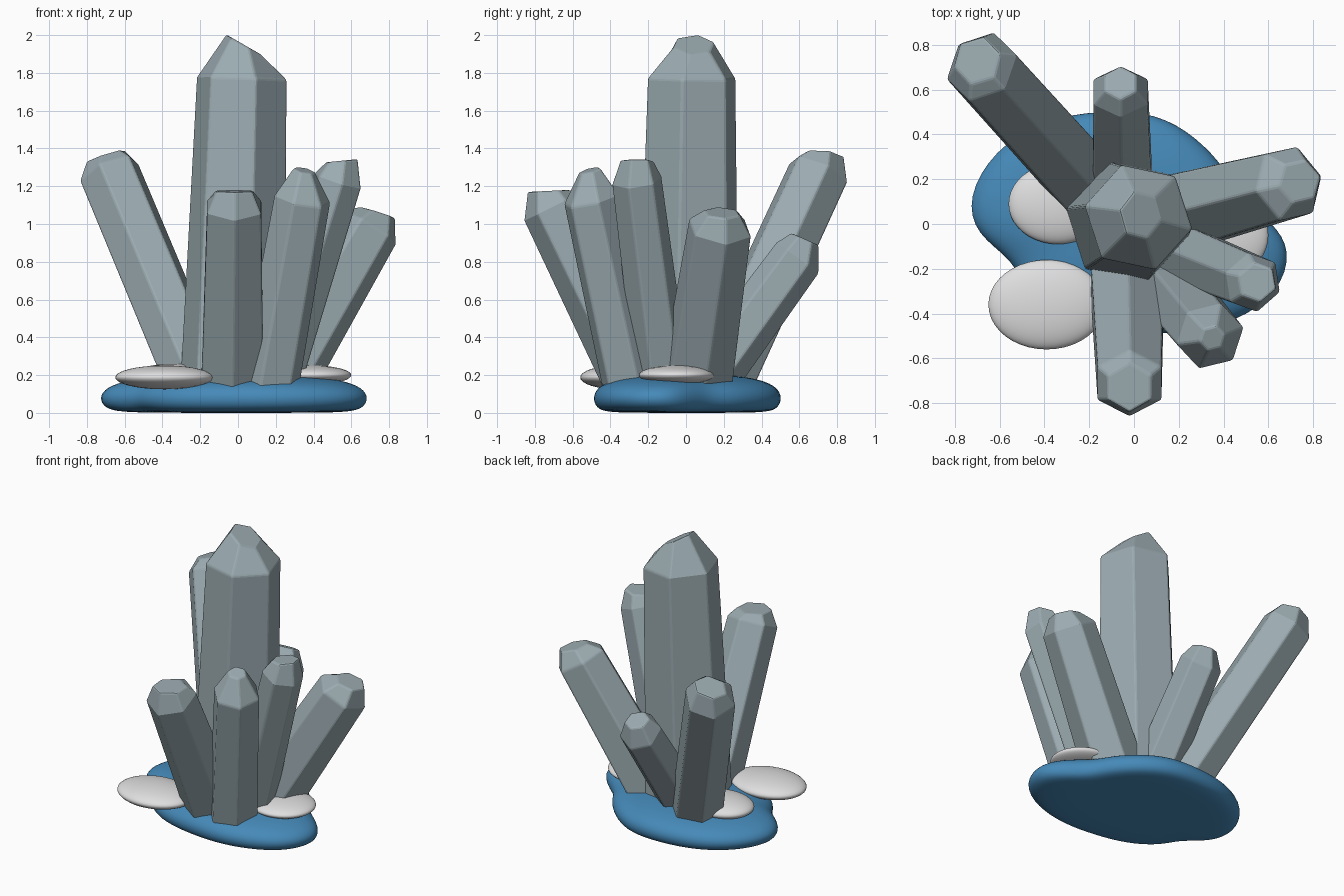
import bpy
import bmesh
from math import cos, sin, tau, radians
from mathutils import Vector

cube = bpy.data.objects.get("Cube")
if cube:
    bpy.data.objects.remove(cube, do_unlink=True)


def material(name, rgb):
    m = bpy.data.materials.new(name)
    m.use_nodes = True
    m.diffuse_color = (*rgb, 1)
    m.node_tree.nodes["Principled BSDF"].inputs["Base Color"].default_value = (*rgb, 1)
    return m


GREY = material("crystal grey", (0.33, 0.41, 0.44))
BLUE = material("base blue", (0.06, 0.25, 0.48))
WHITE = material("pebble white", (0.74, 0.74, 0.75))
UP = Vector((0, 0, 1))


def loft(name, rings, mat):
    """Closed skin through rings of equal point count."""
    bm = bmesh.new()
    loops = [[bm.verts.new(p) for p in ring] for ring in rings]
    n = len(loops[0])
    for a, b in zip(loops, loops[1:]):
        for i in range(n):
            j = (i + 1) % n
            bm.faces.new((a[i], a[j], b[j], b[i]))
    bm.faces.new(loops[0][::-1])
    bm.faces.new(loops[-1])
    bmesh.ops.recalc_face_normals(bm, faces=bm.faces)
    me = bpy.data.meshes.new(name)
    bm.to_mesh(me)
    bm.free()
    me.materials.append(mat)
    ob = bpy.data.objects.new(name, me)
    bpy.context.collection.objects.link(ob)
    return ob


def crystal(name, base, shoulder, tip, tip_normal, radii, turn):
    """Six-sided leaning prism with a blunt point cut across tip_normal."""
    base, shoulder, tip = Vector(base), Vector(shoulder), Vector(tip)
    axis = shoulder - base

    def ring(centre, normal, r):
        q = UP.rotation_difference(Vector(normal))
        angles = [radians(turn) + tau * i / 6 for i in range(6)]
        return [centre + q @ Vector((r * cos(a), r * sin(a), 0)) for a in angles]

    rings = [ring(c, n, r) for c, n, r in
             zip((base, shoulder, tip), (axis, axis, tip_normal), radii)]
    bev = loft(name, rings, GREY).modifiers.new("soft edges", 'BEVEL')
    bev.width = 0.01
    bev.segments = 2


# Crystals
crystal("main_crystal", (-0.03, 0.01, 0.12), (0.02, 0.03, 1.77), (0.03, 0.04, 1.95),
        (0.5, 0, 0.87), (0.285, 0.245, 0.11), 48)
crystal("back_right_crystal", (-0.2, 0.17, 0.12), (-0.68, 0.70, 1.27), (-0.70, 0.73, 1.36),
        (-0.3, 0.1, 0.95), (0.175, 0.17, 0.11), 15)
crystal("back_crystal", (-0.05, 0.1, 0.15), (-0.06, 0.59, 0.82), (-0.06, 0.63, 0.92),
        (0, 0.4, 0.9), (0.155, 0.14, 0.08), 30)
crystal("left_crystal", (0.19, 0.05, 0.13), (0.69, 0.18, 0.98), (0.74, 0.19, 1.06),
        (0.3, 0.05, 0.95), (0.2, 0.175, 0.1), 13)
crystal("left_front_crystal", (0.18, -0.12, 0.12), (0.53, -0.26, 1.23), (0.55, -0.26, 1.335),
        (-0.1, 0, 1), (0.15, 0.135, 0.09), 40)
crystal("front_left_crystal", (0.16, -0.28, 0.12), (0.34, -0.50, 1.13), (0.35, -0.51, 1.285),
        (0.2, -0.25, 0.95), (0.165, 0.155, 0.06), 13)
crystal("front_crystal", (-0.03, -0.23, 0.13), (-0.02, -0.71, 1.09), (-0.02, -0.73, 1.175),
        (0, -0.05, 1), (0.19, 0.165, 0.11), 30)

# Lobed base mound
outline = [(-.75, .12), (-.71, -.05), (-.54, -.16), (-.49, -.3), (-.3, -.43), (-.05, -.48),
           (.2, -.5), (.46, -.44), (.65, -.31), (.71, -.12), (.62, .01), (.47, .12),
           (.41, .25), (.28, .39), (.1, .5), (-.15, .51), (-.41, .47), (-.63, .33)]
levels = [(0.6, 0.0), (0.86, 0.005), (0.97, 0.025), (1.01, 0.08), (0.96, 0.135),
          (0.8, 0.175), (0.5, 0.2), (0.15, 0.205)]
mound = loft("base_mound", [[(x * s, y * s, z) for x, y in outline] for s, z in levels], BLUE)
rounding = mound.modifiers.new("rounding", 'SUBSURF')
rounding.levels = rounding.render_levels = 2
mound.data.shade_smooth()

# Flat pebbles resting on the mound
for name, centre, size in (
        ("front_right_pebble", (-0.39, -0.36, 0.188), (0.26, 0.2, 0.063)),
        ("back_right_pebble", (-0.34, 0.09, 0.2), (0.22, 0.18, 0.06)),
        ("left_pebble", (0.38, -0.05, 0.2), (0.22, 0.2, 0.052))):
    bpy.ops.mesh.primitive_uv_sphere_add(segments=40, ring_count=20, radius=1, location=centre)
    ob = bpy.context.object
    ob.name = name
    ob.scale = size
    ob.data.materials.append(WHITE)
    ob.data.shade_smooth()
